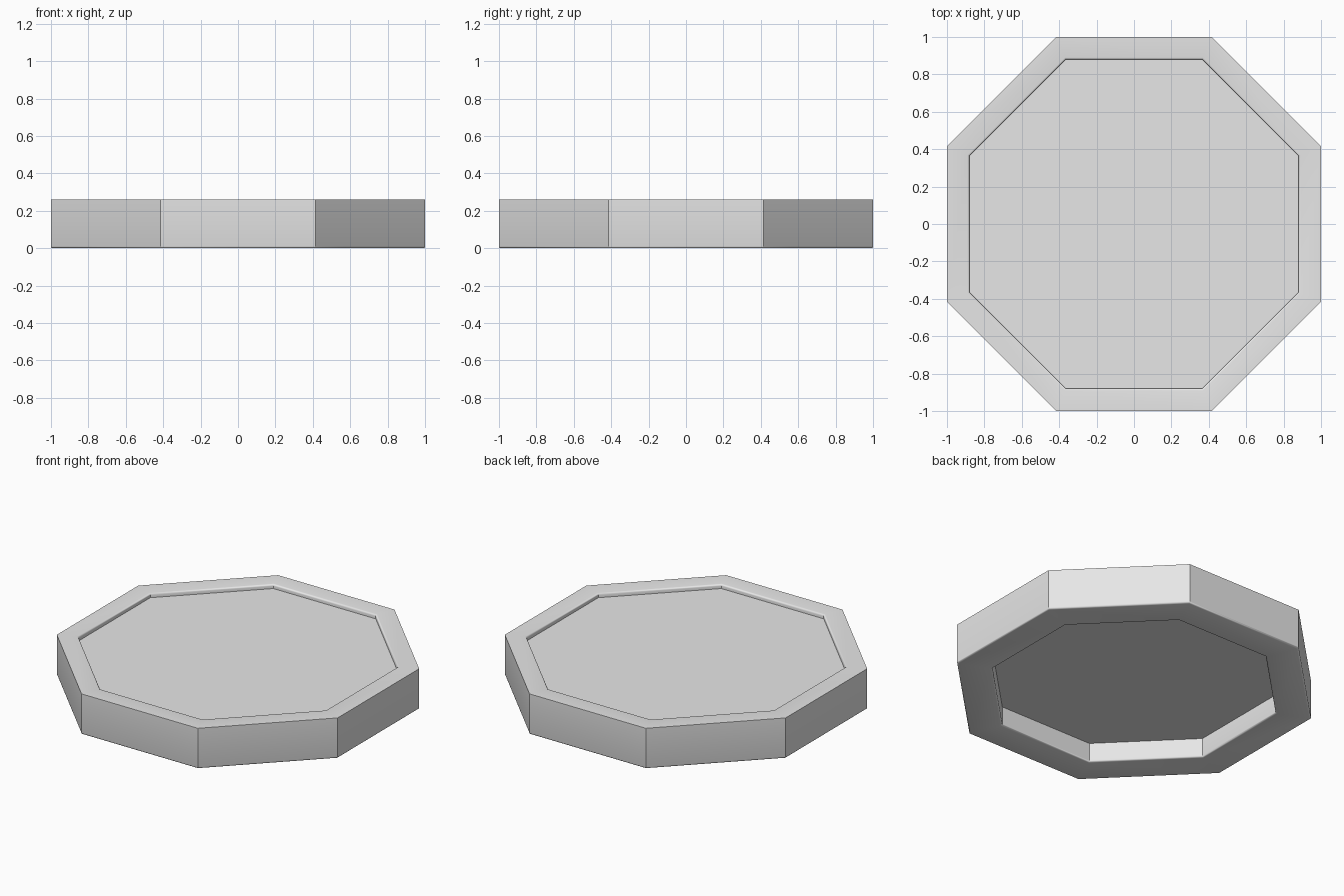
import bpy
import bmesh
from math import cos, sin, pi, radians

cube = bpy.data.objects.get("Cube")
if cube:
    bpy.data.objects.remove(cube, do_unlink=True)

SIDES = 8
HEIGHT = 0.26
SOFT = 0.01          # radius of the softened edges


def make_material(name, colour):
    mat = bpy.data.materials.new(name)
    mat.use_nodes = True
    mat.diffuse_color = colour
    mat.node_tree.nodes["Principled BSDF"].inputs["Base Color"].default_value = colour
    return mat


def rounded(cx, cz, start, steps=3):
    """Quarter-round profile points, turning clockwise from a start angle."""
    return [(cx + SOFT * cos(radians(start - 90 * i / steps)),
             cz + SOFT * sin(radians(start - 90 * i / steps)))
            for i in range(steps + 1)]


def octagon_ring(bm, apothem, z):
    r = apothem / cos(pi / SIDES)
    return [bm.verts.new((r * cos((i + 0.5) * 2 * pi / SIDES),
                          r * sin((i + 0.5) * 2 * pi / SIDES), z))
            for i in range(SIDES)]


# Profile as (apothem, height), from the top recess over the rim to the underside recess
top_in, bottom_in = 0.88, 0.80
profile = [(top_in, HEIGHT - 0.027)]
profile += rounded(top_in + SOFT, HEIGHT - SOFT, 180)
profile += [(1.0, HEIGHT)]
profile += rounded(1.0 - SOFT, SOFT, 0)
profile += rounded(bottom_in + SOFT, SOFT, 270)
profile += [(bottom_in, 0.125)]

# Tray-shaped octagonal slab
bm = bmesh.new()
rings = [octagon_ring(bm, a, z) for a, z in profile]
for upper, lower in zip(rings, rings[1:]):
    for i in range(SIDES):
        j = (i + 1) % SIDES
        bm.faces.new((upper[i], lower[i], lower[j], upper[j]))
bm.faces.new(rings[0])
bm.faces.new(rings[-1])
bmesh.ops.recalc_face_normals(bm, faces=bm.faces)

mesh = bpy.data.meshes.new("octagonal_slab")
bm.to_mesh(mesh)
bm.free()
slab = bpy.data.objects.new("octagonal_slab", mesh)
bpy.context.collection.objects.link(slab)
mesh.materials.append(make_material("light_grey", (0.8, 0.8, 0.8, 1.0)))

# Smooth the small rounds, keep the octagon corners sharp
bpy.ops.object.select_all(action="DESELECT")
slab.select_set(True)
bpy.context.view_layer.objects.active = slab
bpy.ops.object.shade_smooth_by_angle(angle=radians(35))
